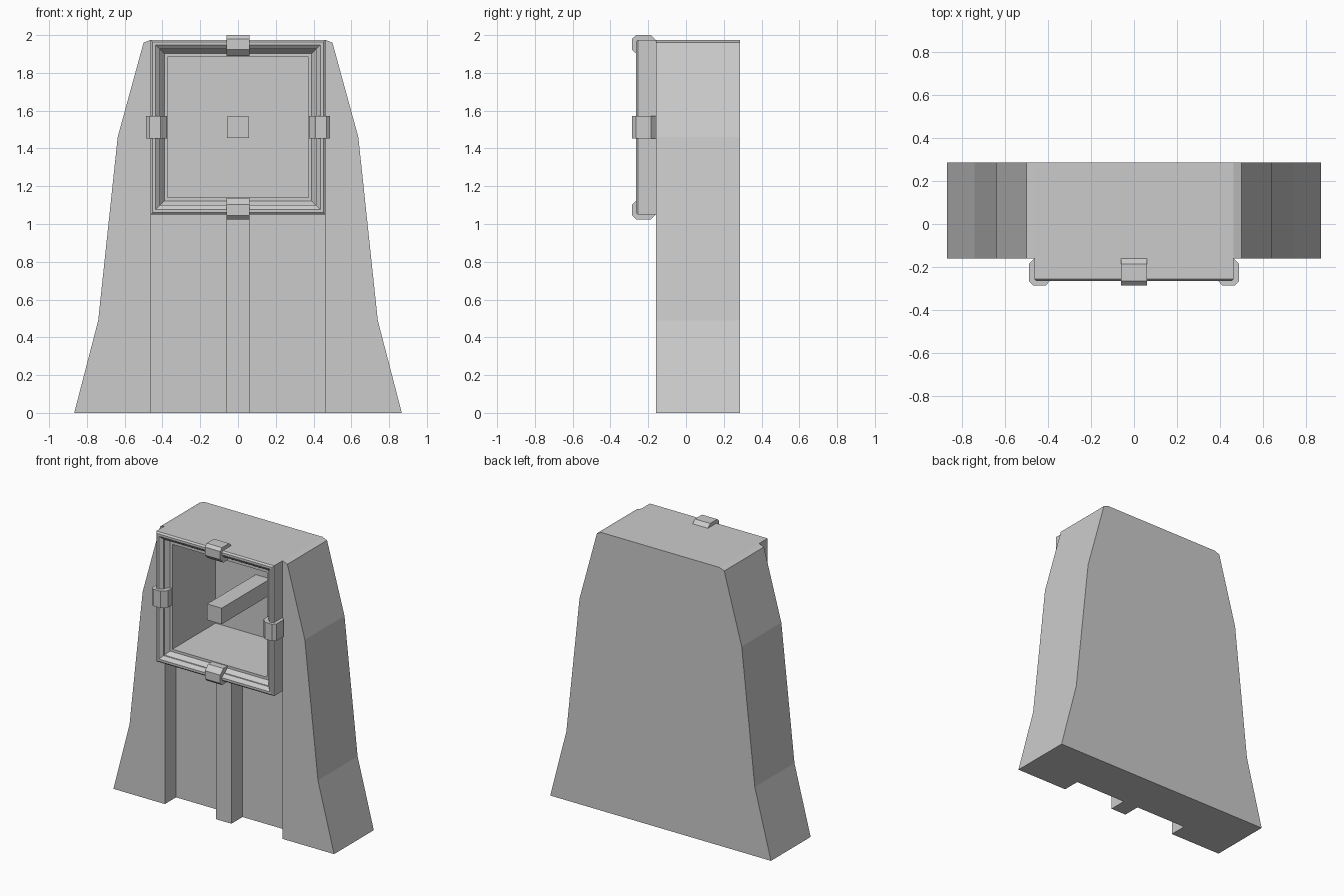
import bpy
import bmesh
from math import pi
from mathutils import Matrix, Vector

if "Cube" in bpy.data.objects:
    bpy.data.objects.remove(bpy.data.objects["Cube"])

CZ = 1.5125              # centre height of the square window
FRONT, BACK = -0.16, 0.285


def finish(bm, name):
    bmesh.ops.recalc_face_normals(bm, faces=bm.faces)
    mesh = bpy.data.meshes.new(name)
    bm.to_mesh(mesh)
    bm.free()
    obj = bpy.data.objects.new(name, mesh)
    bpy.context.collection.objects.link(obj)
    return obj


def prism(name, points, offset, matrix=None):
    """Extrude a closed polygon of 3D points along an offset."""
    bm = bmesh.new()
    face = bm.faces.new([bm.verts.new(p) for p in points])
    ext = bmesh.ops.extrude_face_region(bm, geom=[face], use_keep_orig=True)
    moved = [g for g in ext["geom"] if isinstance(g, bmesh.types.BMVert)]
    bmesh.ops.translate(bm, verts=moved, vec=Vector(offset))
    if matrix:
        bm.transform(matrix)
    return finish(bm, name)


def box(name, x0, x1, y0, y1, z0, z1):
    pts = [(x0, y0, z0), (x1, y0, z0), (x1, y0, z1), (x0, y0, z1)]
    return prism(name, pts, (0, y1 - y0, 0))


# Tapered body
side = [(0.867, 0), (0.74, 0.49), (0.637, 1.46), (0.5, 1.96), (0.4625, 1.975)]
outline = side + [(-x, z) for x, z in reversed(side)]
body = prism("body", [(x, FRONT, z) for x, z in outline], (0, BACK - FRONT, 0))

# Recessed front channels either side of the post, and the deep window cavity
cutters = [
    box("channel_cutter_left", -0.4625, -0.06, -0.4, -0.035, -0.2, 1.05),
    box("channel_cutter_right", 0.06, 0.4625, -0.4, -0.035, -0.2, 1.05),
    box("cavity_cutter", -0.372, 0.372, -0.4, 0.28, CZ - 0.372, CZ + 0.372),
]
bpy.context.view_layer.objects.active = body
for cutter in cutters:
    mod = body.modifiers.new(cutter.name, "BOOLEAN")
    mod.operation = "DIFFERENCE"
    mod.solver = "EXACT"
    mod.object = cutter
    bpy.ops.object.modifier_apply(modifier=mod.name)
    bpy.data.objects.remove(cutter)

# Square window frame: profile of (half size, y) swept round four corners
profile = [(0.4625, FRONT), (0.4625, -0.255), (0.452, -0.265), (0.436, -0.265),
           (0.413, -0.245), (0.413, -0.235), (0.39, -0.205), (0.372, -0.205),
           (0.372, FRONT)]
bm = bmesh.new()
rings = [[bm.verts.new((sx * r, y, CZ + sz * r))
          for sx, sz in ((-1, -1), (1, -1), (1, 1), (-1, 1))] for r, y in profile]
for a, b in zip(rings, rings[1:]):
    for i in range(4):
        j = (i + 1) % 4
        bm.faces.new((a[i], a[j], b[j], b[i]))
finish(bm, "window_frame")

# Four chamfered clips round the frame
clip = [(0.4625, FRONT), (0.4875, -0.185), (0.4875, -0.265), (0.468, -0.285),
        (0.41, -0.285), (0.376, -0.25), (0.376, -0.2), (0.4, FRONT)]
for i, place in enumerate(("top", "right", "bottom", "left")):
    turn = Matrix.Translation((0, 0, CZ)) @ Matrix.Rotation(i * pi / 2, 4, "Y")
    prism("clip_" + place, [(-0.06, y, r) for r, y in clip], (0.12, 0, 0), turn)

# Square rod in the middle of the window
box("centre_rod", -0.057, 0.057, -0.265, 0.2825, CZ - 0.057, CZ + 0.057)
